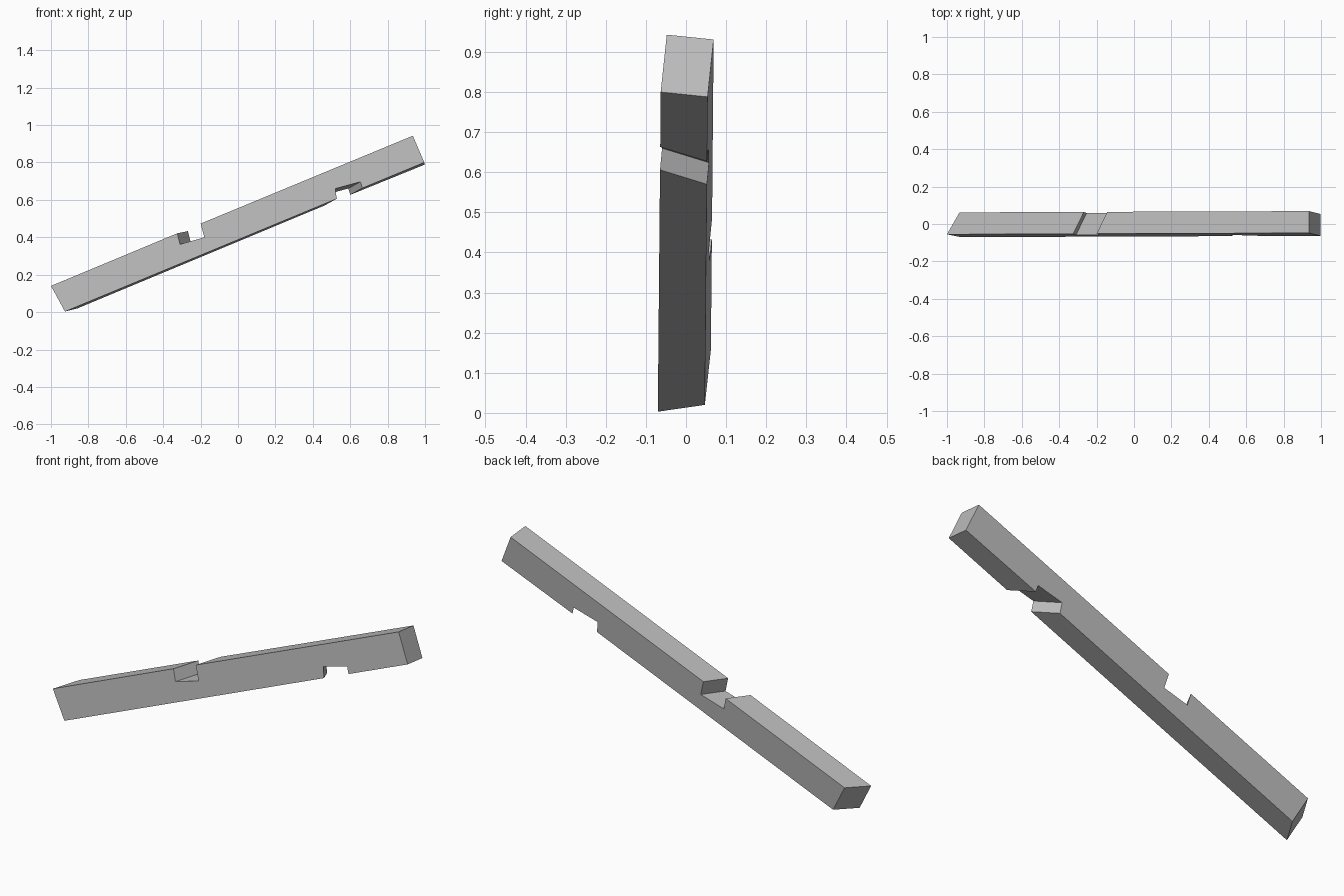
import bpy, bmesh

if "Cube" in bpy.data.objects:
    bpy.data.objects.remove(bpy.data.objects["Cube"])

# Each cut across the beam: outline points (x, z) on the front side,
# and how far that cut shifts (dx, dz) by the time it reaches the back.
CUTS = [
    ([(-1.0, 0.14), (-0.925, 0.003)], (0.067, 0.017)),                                 # lower end
    ([(0.528, 0.606), (0.52, 0.66), (0.655, 0.697), (0.665, 0.663)], (-0.065, -0.036)),  # underside notch
    ([(0.996, 0.80), (0.935, 0.943)], (0.001, -0.012)),                                # upper end
    ([(-0.2, 0.473), (-0.18, 0.40), (-0.31, 0.362), (-0.325, 0.421)], (0.057, 0.012)),   # top notch
]
THICKNESS = 0.118


def front_y(x, z):
    """Slightly leaning plane of the front side."""
    return -0.102 - 0.034 * x + 0.091 * z


bm = bmesh.new()
front, back = [], []
for points, (dx, dz) in CUTS:
    for x, z in points:
        front.append(bm.verts.new((x, front_y(x, z), z)))
        x, z = x + dx, z + dz
        back.append(bm.verts.new((x, front_y(x, z) + THICKNESS, z)))

# Sides, then the strips joining them
bm.faces.new(front)
bm.faces.new(back[::-1])
n = len(front)
for i in range(n):
    j = (i + 1) % n
    bm.faces.new((front[i], back[i], back[j], front[j]))
bmesh.ops.recalc_face_normals(bm, faces=bm.faces)

mesh = bpy.data.meshes.new("notched_beam")
bm.to_mesh(mesh)
bm.free()
beam = bpy.data.objects.new("notched_beam", mesh)
bpy.context.collection.objects.link(beam)

# Plain grey
grey = bpy.data.materials.new("plain grey")
grey.diffuse_color = (0.5, 0.5, 0.5, 1)
grey.use_nodes = True
grey.node_tree.nodes["Principled BSDF"].inputs["Base Color"].default_value = grey.diffuse_color
mesh.materials.append(grey)
